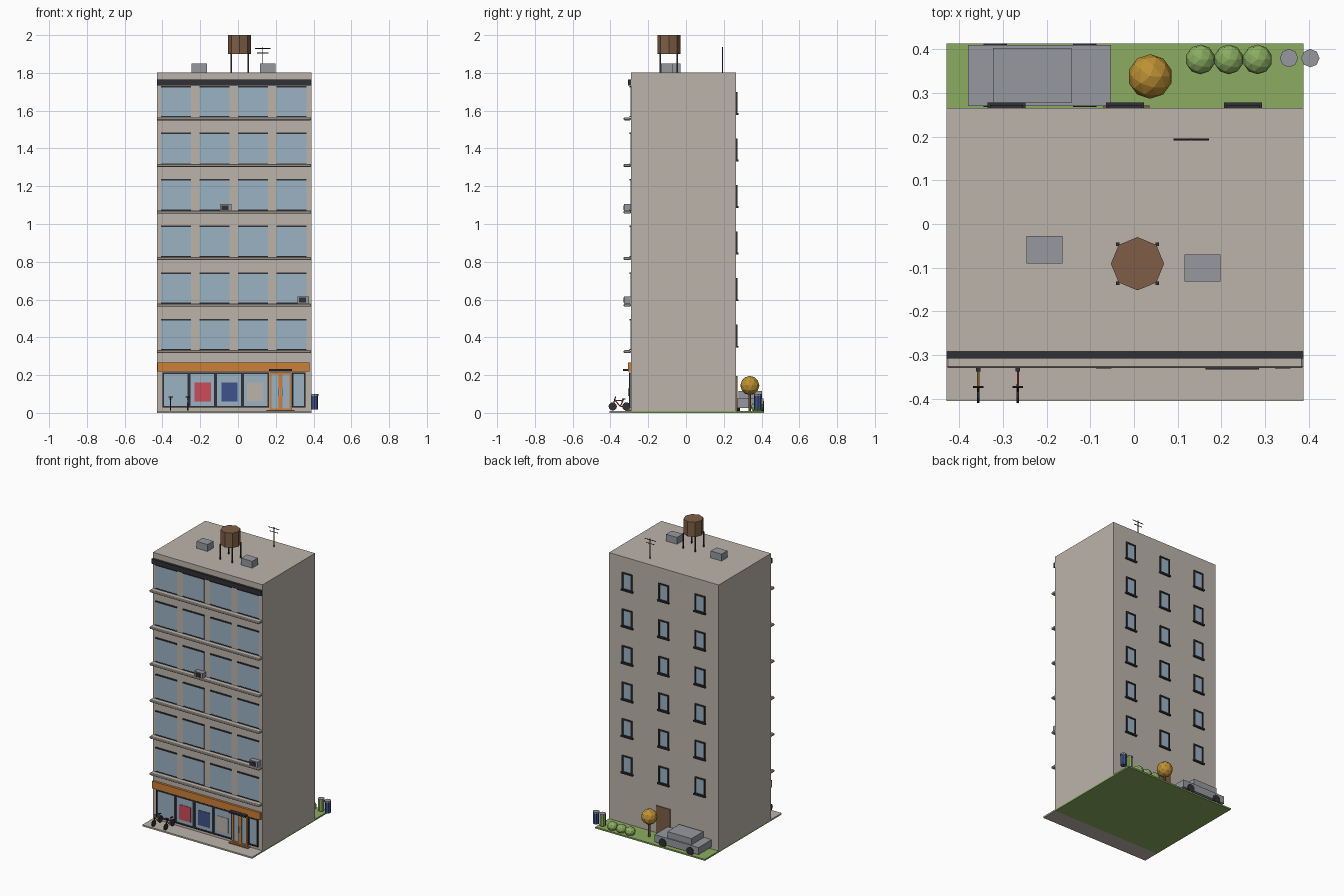
import bpy, bmesh, math
from mathutils import Vector

cube = bpy.data.objects.get("Cube")
if cube:
    bpy.data.objects.remove(cube, do_unlink=True)


def material(name, *srgb):
    lin = [(c / 255 / 12.92) if c < 10 else ((c / 255 + 0.055) / 1.055) ** 2.4 for c in srgb]
    m = bpy.data.materials.new(name)
    m.use_nodes = True
    m.diffuse_color = (*lin, 1)
    m.node_tree.nodes["Principled BSDF"].inputs["Base Color"].default_value = (*lin, 1)
    return m


STONE = material("warm stone", 188, 180, 170)
GLASS = material("blue glass", 154, 178, 196)
DARK = material("charcoal", 48, 48, 54)
ORANGE = material("orange", 204, 128, 55)
BROWN = material("wood brown", 126, 95, 70)
GREY = material("metal grey", 150, 153, 159)
GREEN = material("grass green", 139, 172, 96)
MUSTARD = material("mustard", 190, 145, 52)
RED = material("red", 204, 75, 88)
NAVY = material("navy blue", 62, 84, 140)


def finish(name, bm, mat):
    mesh = bpy.data.meshes.new(name)
    bm.to_mesh(mesh)
    bm.free()
    mesh.materials.append(mat)
    ob = bpy.data.objects.new(name, mesh)
    bpy.context.collection.objects.link(ob)
    return ob


def box(name, mat, x0, x1, y0, y1, z0, z1):
    bm = bmesh.new()
    bmesh.ops.create_cube(bm, size=1)
    for v in bm.verts:
        v.co = (x1 if v.co.x > 0 else x0, y1 if v.co.y > 0 else y0, z1 if v.co.z > 0 else z0)
    return finish(name, bm, mat)


def rod(name, mat, a, b, r, sides=8, spin=0):
    """Cylinder running from point a to point b."""
    a, b = Vector(a), Vector(b)
    bm = bmesh.new()
    bmesh.ops.create_cone(bm, cap_ends=True, segments=sides, radius1=r, radius2=r, depth=(b - a).length)
    ob = finish(name, bm, mat)
    ob.rotation_euler = (b - a).to_track_quat("Z", "Y").to_euler()
    ob.rotation_euler.z += spin
    ob.location = (a + b) / 2
    return ob


def ball(name, mat, centre, r, squash=1):
    bm = bmesh.new()
    bmesh.ops.create_icosphere(bm, subdivisions=2, radius=r)
    ob = finish(name, bm, mat)
    ob.location, ob.scale.z = centre, squash
    return ob


def frame(name, mat, x0, x1, y0, y1, z0, z1, t):
    """Four bars around an opening."""
    box(name + "_left_bar", mat, x0, x0 + t, y0, y1, z0, z1)
    box(name + "_right_bar", mat, x1 - t, x1, y0, y1, z0, z1)
    box(name + "_top_bar", mat, x0 + t, x1 - t, y0, y1, z1 - t, z1)
    box(name + "_bottom_bar", mat, x0 + t, x1 - t, y0, y1, z0, z0 + t)


LEFT, RIGHT, FRONT, BACK, ROOF = -0.43, 0.388, -0.292, 0.266, 1.803
FLOOR = 0.2465

# Ground and main block
box("lawn", GREEN, LEFT, RIGHT, FRONT, 0.413, 0, 0.01)
box("pavement", STONE, LEFT, RIGHT, -0.405, FRONT, 0, 0.01)
box("building", STONE, LEFT, RIGHT, FRONT, BACK, 0.01, ROOF)
box("cornice", DARK, LEFT, RIGHT, -0.308, FRONT, 1.733, 1.765)

# Upper floors: front bays, ledges and rear windows
for f in range(6):
    z = 0.335 + f * FLOOR
    ledge = box("ledge", STONE, LEFT, RIGHT, -0.33, FRONT, z - 0.019, z - 0.003)
    bevel = ledge.modifiers.new("soft_edge", "BEVEL")
    bevel.width, bevel.segments = 0.004, 1
    for c in range(4):
        x = -0.408 + c * 0.2038
        box("bay_glass", GLASS, x, x + 0.158, FRONT - 0.003, FRONT, z, z + 0.158)
        box("bay_lintel", DARK, x, x + 0.158, FRONT - 0.007, FRONT, z + 0.155, z + 0.163)
        box("bay_sill", DARK, x, x + 0.158, FRONT - 0.006, FRONT, z - 0.002, z + 0.003)
    for x in (-0.292, -0.021, 0.25):
        box("rear_glass", GLASS, x - 0.034, x + 0.034, BACK, BACK + 0.002, z + 0.02, z + 0.128)
        frame("rear_frame", DARK, x - 0.038, x + 0.038, BACK, BACK + 0.007, z + 0.015, z + 0.132, 0.009)
        box("rear_sill", DARK, x - 0.0435, x + 0.0435, BACK, BACK + 0.012, z + 0.01, z + 0.02)

# Air conditioners on the ledges
for x, z in ((-0.065, 1.068), (0.345, 0.58)):
    box("wall_air_unit", GREY, x - 0.031, x + 0.031, -0.327, FRONT, z, z + 0.037)
    box("wall_air_grille", DARK, x - 0.022, x + 0.014, -0.331, -0.327, z + 0.005, z + 0.031)

# Shopfront
box("shop_sign", ORANGE, -0.426, 0.378, -0.307, FRONT, 0.22, 0.268)
edges = (-0.4, -0.26, -0.119, 0.024, 0.165)
panes = list(zip(edges, edges[1:])) + [(0.285, 0.358)]
for a, b in panes:
    box("shop_glass", GLASS, a, b, FRONT - 0.003, FRONT, 0.03, 0.213)
    frame("shop_frame", DARK, a, b, FRONT - 0.009, FRONT, 0.028, 0.215, 0.008)
for mat, x in ((RED, -0.187), (NAVY, -0.045), (STONE, 0.091)):
    box("poster", mat, x - 0.043, x + 0.043, FRONT - 0.006, FRONT - 0.003, 0.06, 0.16)

# Entrance
box("door_glass", GLASS, 0.165, 0.283, FRONT - 0.003, FRONT, 0.012, 0.213)
for a, b in ((0.166, 0.225), (0.225, 0.283)):
    frame("door_frame", ORANGE, a, b, FRONT - 0.01, FRONT, 0.012, 0.215, 0.011)
for x in (0.217, 0.233):
    box("door_handle", STONE, x - 0.003, x + 0.003, FRONT - 0.015, FRONT - 0.01, 0.09, 0.13)
box("door_canopy", DARK, 0.164, 0.286, -0.333, FRONT, 0.221, 0.232)
box("door_mat", BROWN, 0.152, 0.298, -0.32, FRONT, 0.01, 0.014)

# Rear door
box("rear_door", BROWN, -0.07, 0.035, BACK, BACK + 0.006, 0.01, 0.195)

# Rooftop: water tank, air units and aerial
TX, TY = 0.008, -0.091
rod("water_tank", BROWN, (TX, TY, 1.9), (TX, TY, 2), 0.061)
for sx in (-1, 1):
    for sy in (-1, 1):
        x, y = TX + sx * 0.045, TY + sy * 0.045
        box("tank_leg", DARK, x - 0.004, x + 0.004, y - 0.004, y + 0.004, ROOF, 1.905)
for x, y in ((-0.205, -0.059), (0.157, -0.101)):
    box("roof_air_unit", GREY, x - 0.041, x + 0.041, y - 0.031, y + 0.031, ROOF, 1.849)
rod("aerial_mast", DARK, (0.131, 0.194, ROOF), (0.131, 0.194, 1.938), 0.003, 6)
for z, half in ((1.93, 0.041), (1.905, 0.031)):
    rod("aerial_bar", DARK, (0.131 - half, 0.194, z), (0.131 + half, 0.194, z), 0.0025, 6)

# Parked car
box("car_body", GREY, -0.38, -0.053, 0.27, 0.41, 0.026, 0.075)
box("car_cabin", GREY, -0.323, -0.143, 0.277, 0.403, 0.075, 0.117)
for x in (-0.318, -0.113):
    for y in (0.268, 0.395):
        rod("car_wheel", DARK, (x, y, 0.036), (x, y + 0.019, 0.036), 0.027, 12)

# Tree, bushes and bins
rod("tree_trunk", BROWN, (0.037, 0.338, 0.01), (0.037, 0.338, 0.12), 0.007, 6)
ball("tree_crown", MUSTARD, (0.037, 0.338, 0.145), 0.051)
for x in (0.152, 0.217, 0.283):
    ball("bush", GREEN, (x, 0.377, 0.03), 0.034, 0.85)
for mat, x in ((GREEN, 0.355), (NAVY, 0.404)):
    rod("bin", mat, (x, 0.38, 0.018), (x, 0.38, 0.09), 0.019)
    rod("bin_lid", GREY, (x, 0.38, 0.09), (x, 0.38, 0.099), 0.021)

# Bicycles
for mat, x in ((MUSTARD, -0.357), (RED, -0.266)):
    for y in (-0.388, -0.316):
        rod("bike_wheel", DARK, (x - 0.003, y, 0.034), (x + 0.003, y, 0.034), 0.022, 12)
    rod("bike_crossbar", mat, (x, -0.375, 0.066), (x, -0.33, 0.064), 0.003, 6)
    rod("bike_downtube", mat, (x, -0.375, 0.066), (x, -0.348, 0.034), 0.003, 6)
    rod("bike_seat_tube", mat, (x, -0.348, 0.034), (x, -0.33, 0.074), 0.003, 6)
    rod("bike_chainstay", mat, (x, -0.348, 0.034), (x, -0.316, 0.034), 0.003, 6)
    rod("bike_fork", DARK, (x, -0.388, 0.034), (x, -0.373, 0.085), 0.003, 6)
    rod("bike_handlebar", DARK, (x - 0.012, -0.373, 0.085), (x + 0.012, -0.373, 0.085), 0.0025, 6)
    box("bike_saddle", DARK, x - 0.005, x + 0.005, -0.338, -0.32, 0.072, 0.077)
